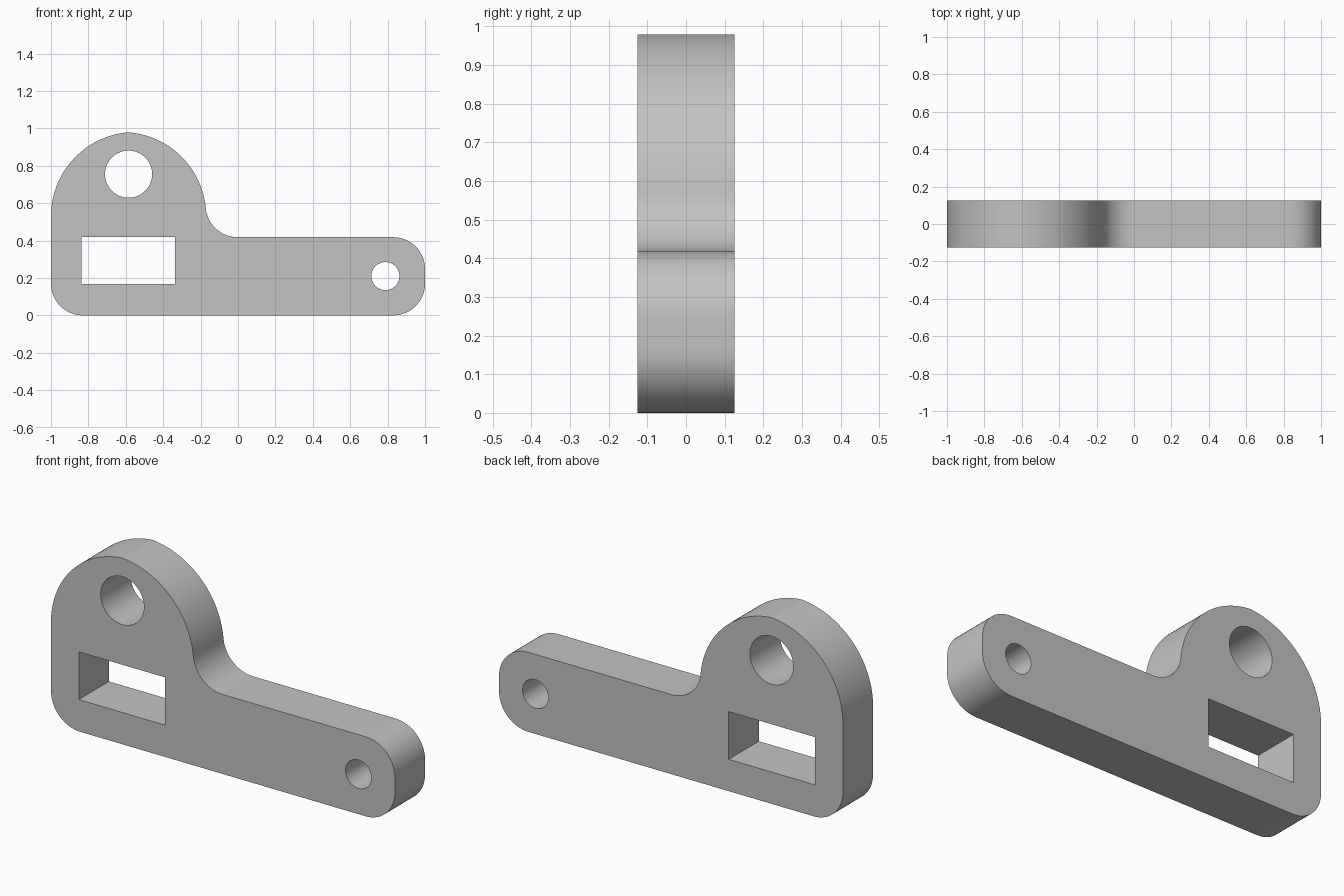
import bpy, bmesh
from math import sin, cos, asin, sqrt, radians, degrees

cube = bpy.data.objects.get("Cube")
if cube:
    bpy.data.objects.remove(cube, do_unlink=True)

HALF = 0.125      # half thickness
TOP = 0.418       # height of the arm
R = 0.17          # corner and fillet radius
ARCH = 0.45       # radius of the two arcs forming the head
ARCH_Z = 0.53     # height of their centres
PEAK_X = -0.585

grey = bpy.data.materials.new("plain grey")
grey.use_nodes = True
grey.diffuse_color = (0.55, 0.55, 0.55, 1)
grey.node_tree.nodes["Principled BSDF"].inputs["Base Color"].default_value = grey.diffuse_color


def arc(cx, cz, r, start, end, steps=16):
    angles = [radians(start + (end - start) * i / steps) for i in range(steps + 1)]
    return [(cx + r * cos(a), cz + r * sin(a)) for a in angles]


def plate(name, outline, half):
    """Extrude an x-z outline symmetrically along y."""
    bm = bmesh.new()
    face = bm.faces.new([bm.verts.new((x, -half, z)) for x, z in outline])
    grown = bmesh.ops.extrude_face_region(bm, geom=[face])["geom"]
    verts = [v for v in grown if isinstance(v, bmesh.types.BMVert)]
    bmesh.ops.translate(bm, verts=verts, vec=(0, 2 * half, 0))
    bmesh.ops.recalc_face_normals(bm, faces=bm.faces)
    mesh = bpy.data.meshes.new(name)
    bm.to_mesh(mesh)
    bm.free()
    mesh.materials.append(grey)
    obj = bpy.data.objects.new(name, mesh)
    bpy.context.collection.objects.link(obj)
    return obj


# Head arcs meet in a slight ridge; the right one flows into the fillet
left_x = -1 + ARCH
right_x = 2 * PEAK_X - left_x
ridge = degrees(asin((PEAK_X - right_x) / ARCH))
rise = TOP + R - ARCH_Z
tangent = degrees(asin(rise / (ARCH + R)))
fillet_x = right_x + sqrt((ARCH + R) ** 2 - rise ** 2)

# Outline of the lever, anticlockwise from the lower left corner
outline = (arc(-1 + R, R, R, 180, 270)
           + arc(1 - R, R, R, 270, 360)
           + arc(1 - R, TOP - R, R, 0, 90)
           + arc(fillet_x, TOP + R, R, 270, 180 + tangent)
           + arc(right_x, ARCH_Z, ARCH, tangent, 90 - ridge, 32)
           + arc(left_x, ARCH_Z, ARCH, 90 + ridge, 180, 32)[1:])
lever = plate("lever_plate", outline, HALF)

# Round holes and rectangular slot
cutters = [
    plate("head_hole_cutter", arc(PEAK_X, 0.755, 0.126, 0, 360, 64)[:-1], 0.3),
    plate("arm_hole_cutter", arc(0.788, 0.21, 0.075, 0, 360, 48)[:-1], 0.3),
    plate("slot_cutter", [(-0.838, 0.167), (-0.336, 0.167),
                          (-0.336, TOP), (-0.838, TOP)], 0.3),
]
bpy.ops.object.select_all(action='DESELECT')
lever.select_set(True)
bpy.context.view_layer.objects.active = lever
for cutter in cutters:
    cutter.hide_render = True
    cut = lever.modifiers.new(cutter.name, 'BOOLEAN')
    cut.operation = 'DIFFERENCE'
    cut.solver = 'EXACT'
    cut.object = cutter
    bpy.ops.object.modifier_apply(modifier=cut.name)
    bpy.data.objects.remove(cutter, do_unlink=True)

bpy.ops.object.shade_smooth_by_angle(angle=radians(30))
